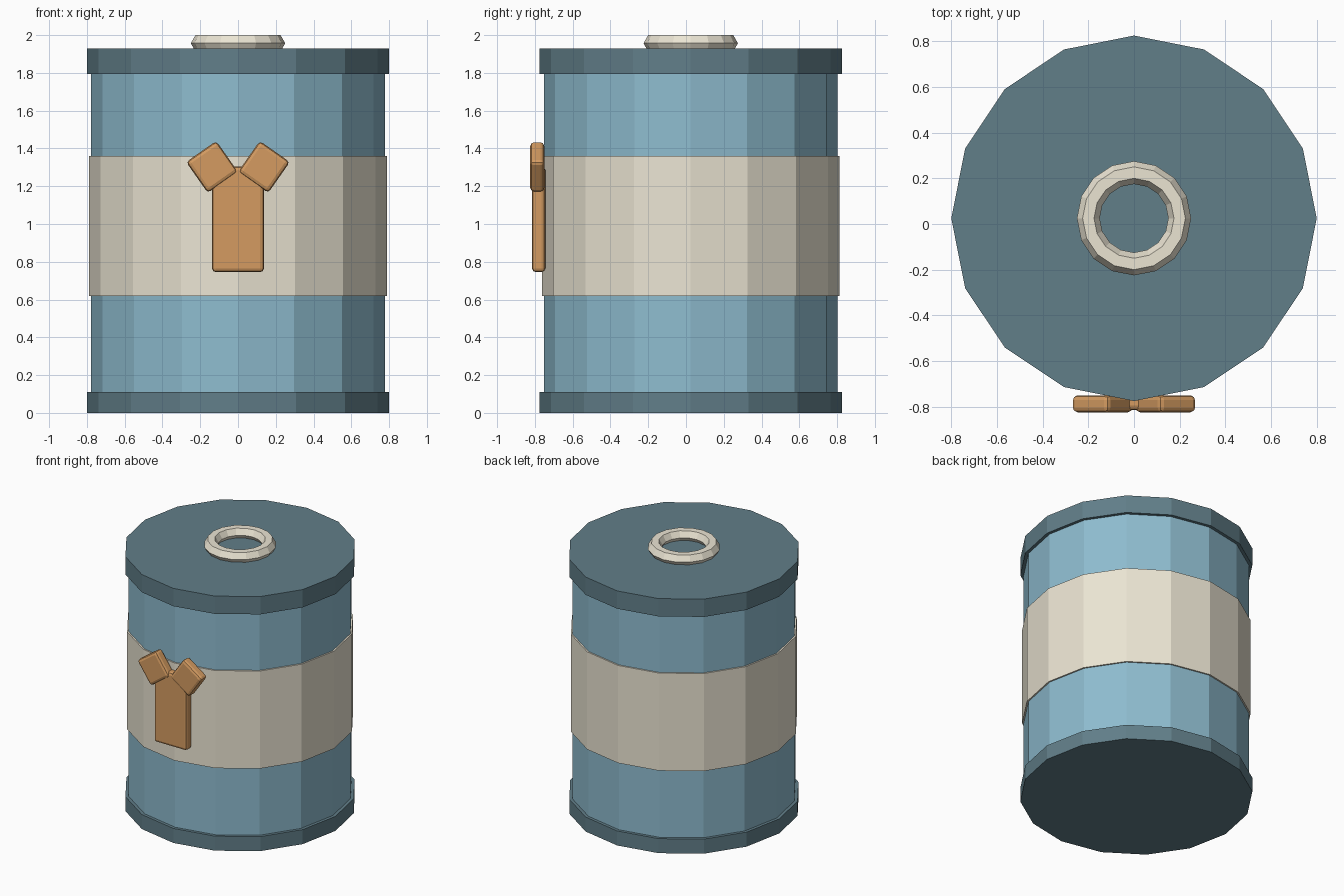
import bpy, math

if "Cube" in bpy.data.objects:
    bpy.data.objects.remove(bpy.data.objects["Cube"])

CY = 0.025  # drum axis offset in y


def material(name, rgb):
    m = bpy.data.materials.new(name)
    m.diffuse_color = (*rgb, 1)
    m.use_nodes = True
    m.node_tree.nodes["Principled BSDF"].inputs["Base Color"].default_value = m.diffuse_color
    return m


blue = material("light_blue", (0.27, 0.50, 0.62))
dark = material("dark_teal", (0.12, 0.21, 0.25))
cream = material("cream", (0.83, 0.78, 0.65))
orange = material("orange", (0.66, 0.33, 0.12))


def finish(name, mat):
    ob = bpy.context.object
    ob.name = name
    ob.data.materials.append(mat)
    return ob


def drum(name, radius, z0, z1, mat):
    # 16-sided disc with corners on the x and y axes
    bpy.ops.mesh.primitive_cylinder_add(vertices=16, radius=radius, depth=z1 - z0,
                                        location=(0, CY, (z0 + z1) / 2))
    return finish(name, mat)


def block(name, size, loc, tilt, mat):
    bpy.ops.mesh.primitive_cube_add(size=1, location=loc)
    ob = finish(name, mat)
    for v in ob.data.vertices:
        v.co = [c * s for c, s in zip(v.co, size)]
    ob.rotation_euler.y = tilt
    bevel = ob.modifiers.new("bevel", 'BEVEL')
    bevel.width = 0.02
    bevel.segments = 2
    return ob


# Container
drum("body", 0.777, 0.05, 1.87, blue)
drum("base_rim", 0.80, 0.0, 0.11, dark)
drum("lid", 0.80, 1.795, 1.93, dark)
drum("label_band", 0.788, 0.62, 1.36, cream)

# Ring handle on the lid
bpy.ops.mesh.primitive_torus_add(major_segments=16, minor_segments=6, major_radius=0.20,
                                 minor_radius=0.05, location=(0, CY, 1.957))
finish("lid_ring", cream)

# Forked emblem on the front
block("emblem_stem", (0.275, 0.07, 0.56), (0, -0.78, 1.025), 0, orange)
for side, label in ((-1, "left"), (1, "right")):
    block("emblem_arm_" + label, (0.195, 0.075, 0.20), (side * 0.1375, -0.7875, 1.302),
          side * math.radians(35), orange)
